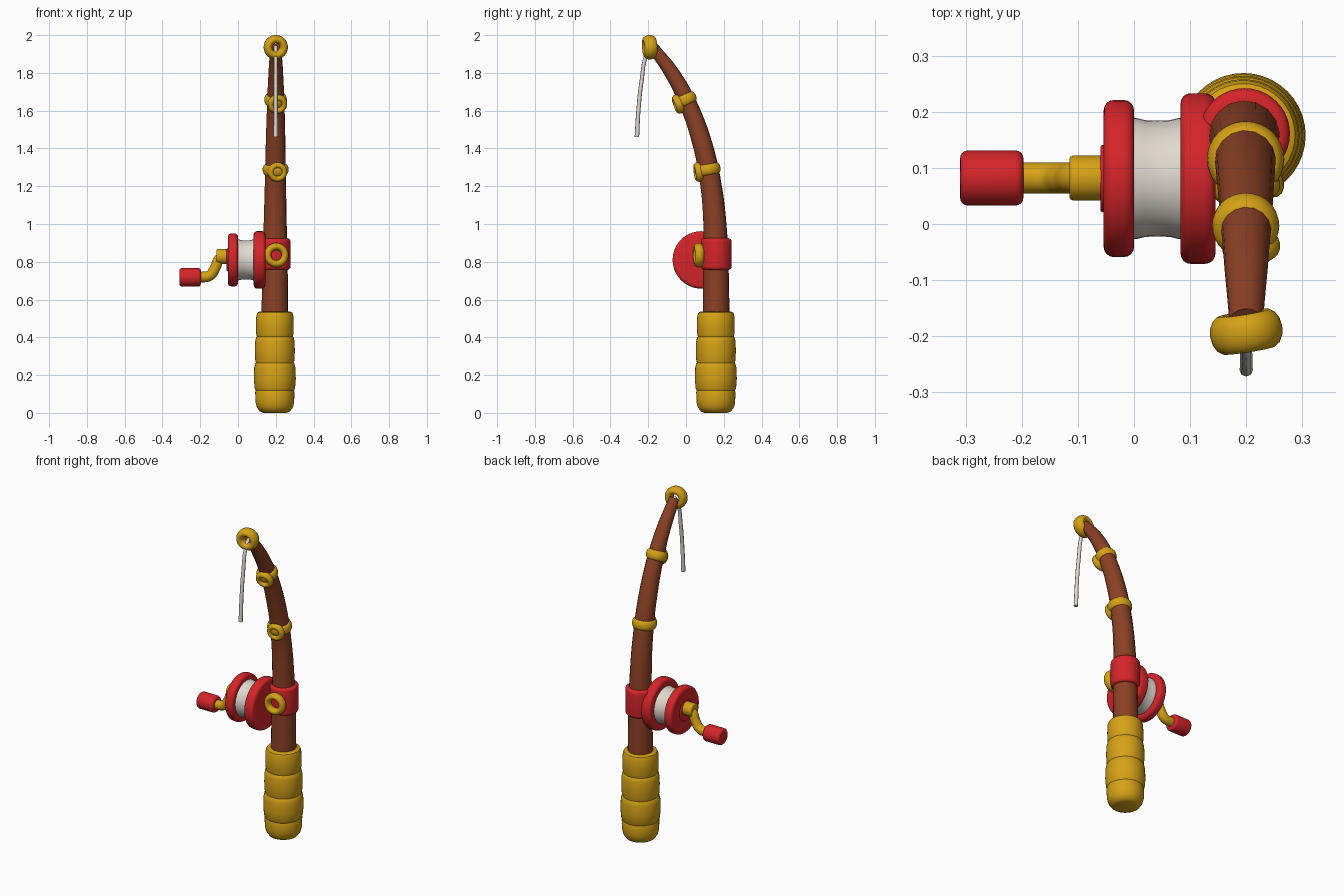
import bpy, bmesh, math
from mathutils import Matrix, Euler

if "Cube" in bpy.data.objects:
    bpy.data.objects.remove(bpy.data.objects["Cube"])


def material(name, col):
    m = bpy.data.materials.new(name)
    m.diffuse_color = (*col, 1)
    m.use_nodes = True
    m.node_tree.nodes["Principled BSDF"].inputs["Base Color"].default_value = m.diffuse_color
    return m


RED = material("red", (0.66, 0.018, 0.022))
GOLD = material("gold", (0.67, 0.36, 0.008))
BROWN = material("brown", (0.26, 0.052, 0.018))
WHITE = material("off_white", (0.74, 0.69, 0.62))


def finish(ob, name, mat, angle=40):
    ob.name = name
    ob.data.materials.clear()
    ob.data.materials.append(mat)
    bpy.ops.object.select_all(action='DESELECT')
    ob.select_set(True)
    bpy.context.view_layer.objects.active = ob
    bpy.ops.object.shade_smooth_by_angle(angle=math.radians(angle))
    return ob


def lathe(name, profile, mat, loc, rot=(0, 0, 0), n=40):
    """Revolve (radius, height) points about local z, with flat caps."""
    bm = bmesh.new()
    rings = [[bm.verts.new((r * math.cos(2 * math.pi * i / n), r * math.sin(2 * math.pi * i / n), h))
              for i in range(n)] for r, h in profile]
    for a, b in zip(rings, rings[1:]):
        for i in range(n):
            j = (i + 1) % n
            bm.faces.new((a[i], a[j], b[j], b[i]))
    bm.faces.new(rings[0][::-1])
    bm.faces.new(rings[-1])
    bm.transform(Matrix.Translation(loc) @ Euler(rot).to_matrix().to_4x4())
    bmesh.ops.recalc_face_normals(bm, faces=bm.faces)
    me = bpy.data.meshes.new(name)
    bm.to_mesh(me)
    bm.free()
    ob = bpy.data.objects.new(name, me)
    bpy.context.collection.objects.link(ob)
    return finish(ob, name, mat)


def disc(name, r, h0, h1, bev, mat, loc, rot=(0, 0, 0)):
    """Cylinder with rounded rims."""
    arc = [(1 - math.cos(t * math.pi / 8), 1 - math.sin(t * math.pi / 8)) for t in range(5)]
    lower = [(r - bev * b, h0 + bev * a) for a, b in arc]
    upper = [(r - bev * b, h1 - bev * a) for a, b in reversed(arc)]
    return lathe(name, lower + upper, mat, loc, rot)


def ring(name, major, minor, mat, loc, rot, depth=1.0):
    bpy.ops.mesh.primitive_torus_add(major_radius=major, minor_radius=minor, major_segments=32,
                                     minor_segments=14, location=loc, rotation=rot)
    ob = bpy.context.object
    ob.scale.z = depth
    return finish(ob, name, mat, 60)


def tube(name, points, mat, res=4):
    """Smooth tube through (x, y, z, radius) points."""
    cu = bpy.data.curves.new(name, 'CURVE')
    cu.dimensions = '3D'
    cu.bevel_depth = 1.0
    cu.bevel_resolution = res
    cu.resolution_u = 8
    cu.use_fill_caps = True
    sp = cu.splines.new('BEZIER')
    sp.bezier_points.add(len(points) - 1)
    for bp, (x, y, z, r) in zip(sp.bezier_points, points):
        bp.co = (x, y, z)
        bp.radius = r
        bp.handle_left_type = bp.handle_right_type = 'AUTO'
    ob = bpy.data.objects.new(name, cu)
    bpy.context.collection.objects.link(ob)
    bpy.ops.object.select_all(action='DESELECT')
    ob.select_set(True)
    bpy.context.view_layer.objects.active = ob
    bpy.ops.object.convert(target='MESH')
    return finish(bpy.context.object, name, mat, 50)


# Grip with three bulging sections
lathe("grip", [(.06, 0), (.08, .008), (.095, .028), (.102, .055), (.104, .11), (.101, .118), (.107, .13),
               (.111, .18), (.109, .24), (.104, .26), (.100, .265), (.104, .28), (.106, .33), (.104, .38),
               (.099, .40), (.095, .405), (.099, .42), (.100, .47), (.098, .515), (.092, .531), (.08, .537)],
      GOLD, (.195, .158, 0))

# Bent tapering rod
tube("rod", [(.195, .16, .50, .071), (.196, .158, .80, .067), (.197, .153, 1.0, .061),
             (.198, .13, 1.22, .056), (.199, .085, 1.43, .052), (.2, .005, 1.65, .046),
             (.2, -.075, 1.80, .039), (.2, -.175, 1.935, .030)], BROWN, 6)

# Line guides: a band round the rod and an eye on its front
for label, z, y, r, tilt, eye in (("lower", 1.288, .115, .052, 10, (.209, .066, 1.275)),
                                  ("upper", 1.658, -.003, .043, 24, (.209, -.042, 1.635))):
    t = math.radians(tilt)
    ring(label + "_band", r, .017, GOLD, (.199, y, z), (t, 0, 0), 1.7)
    ring(label + "_eye", .036, .016, GOLD, eye, (math.pi / 2 + t * .8, 0, math.radians(8)), 1.3)

# Tip ring and hanging line
ring("tip_ring", .042, .023, GOLD, (.2, -.192, 1.936), (math.radians(94), 0, math.radians(9)), 1.5)
tube("line", [(.2, -.175, 1.94, .010), (.2, -.206, 1.90, .010), (.2, -.236, 1.75, .011),
              (.2, -.252, 1.60, .011), (.2, -.26, 1.46, .012)], WHITE, 2)

# Reel clamp with front eye
disc("reel_clamp", .081, .757, .925, .018, RED, (.197, .161, 0))
ring("clamp_eye", .046, .019, GOLD, (.203, .067, .835), (math.pi / 2, 0, math.radians(6)), 1.3)

# Spool on a sideways axle
AX = (0, math.pi / 2, 0)
C = (0, .081, .81)
disc("outer_flange", .140, -.054, 0, .018, RED, C, AX)
disc("inner_flange", .152, .083, .145, .018, RED, C, AX)
lathe("spool_line", [(.108, -.005), (.108, .004), (.104, .02), (.103, .042), (.104, .064), (.108, .08),
                     (.108, .09)], WHITE, C, AX)
disc("axle_cap", .060, -.060, -.04, .005, RED, C, AX)

# Crank arm with hub and knob
disc("crank_hub", .040, -.115, -.05, .007, GOLD, (0, .082, .828), AX)
tube("crank_arm", [(-.07, .082, .828, .028), (-.098, .082, .815, .028), (-.122, .082, .765, .028),
                   (-.15, .082, .727, .028), (-.205, .082, .718, .028)], GOLD, 4)
disc("crank_knob", .049, -.31, -.197, .014, RED, (0, .082, .718), AX)
